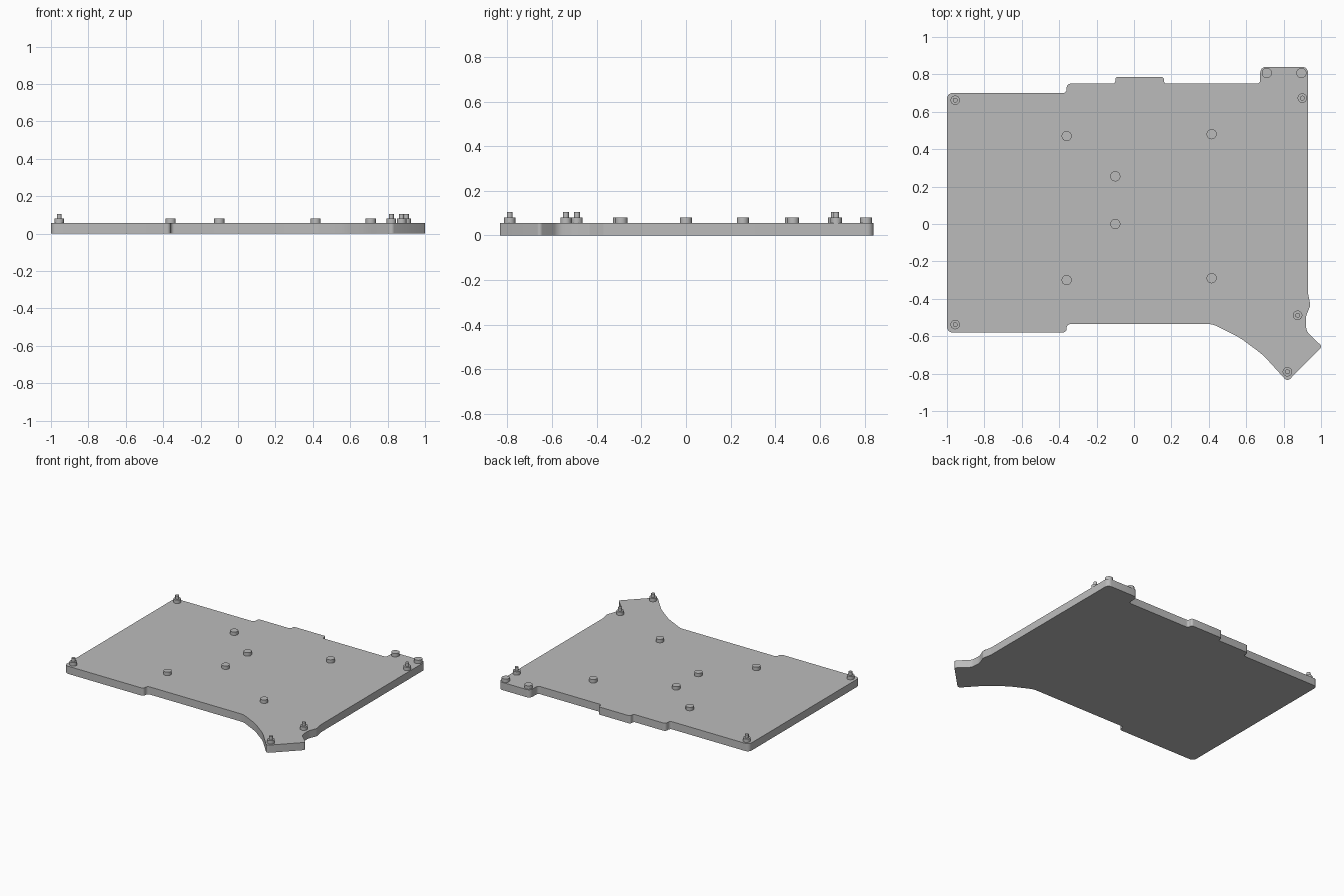
import bpy, bmesh, math
from mathutils import Vector

PLATE_TOP, STUD_TOP, PIN_TOP = 0.056, 0.081, 0.106

cube = bpy.data.objects.get("Cube")
if cube:
    bpy.data.objects.remove(cube, do_unlink=True)

grey = bpy.data.materials.new("mid_grey")
grey.use_nodes = True
colour = (0.5, 0.5, 0.5, 1)
grey.diffuse_color = colour
for node in grey.node_tree.nodes:
    if node.type == 'BSDF_PRINCIPLED':
        node.inputs["Base Color"].default_value = colour


def finish(bm, name):
    """Turn a bmesh into a smooth-shaded object with sharp rims."""
    bmesh.ops.recalc_face_normals(bm, faces=bm.faces)
    mesh = bpy.data.meshes.new(name)
    bm.to_mesh(mesh)
    bm.free()
    mesh.materials.append(grey)
    obj = bpy.data.objects.new(name, mesh)
    bpy.context.collection.objects.link(obj)
    bpy.ops.object.select_all(action='DESELECT')
    obj.select_set(True)
    bpy.context.view_layer.objects.active = obj
    bpy.ops.object.shade_smooth_by_angle(angle=math.radians(30))
    return obj


def rounded(corners, steps=6):
    """Replace each (x, y, radius) corner with a tangent arc."""
    path = []
    for i, (x, y, r) in enumerate(corners):
        p = Vector((x, y))
        a = (Vector(corners[i - 1][:2]) - p).normalized()
        b = (Vector(corners[(i + 1) % len(corners)][:2]) - p).normalized()
        half = a.angle(b) / 2
        centre = p + (a + b).normalized() * (r / math.sin(half))
        start = p + a * (r / math.tan(half)) - centre
        end = p + b * (r / math.tan(half)) - centre
        sweep = math.pi - 2 * half
        for k in range(steps + 1):
            t = k / steps
            arc = (start * math.sin((1 - t) * sweep) + end * math.sin(t * sweep)) / math.sin(sweep)
            path.append(centre + arc)
    return path


# Plate outline, counter-clockwise from the front right corner
outline = [
    (-1, -.58, .03), (-.36, -.58, .02), (-.36, -.535, .02),
    # swept foot
    (.42, -.535, .1), (.565, -.607, .4), (.69, -.7, .4),
    (.82, -.843, .02), (1.006, -.655, .015),
    # scalloped notch
    (.922, -.575, .06), (.917, -.5, .1), (.943, -.435, .02), (.93, -.37, .05),
    # rear tab, raised strip and step
    (.93, .84, .03), (.675, .84, .03), (.675, .75, .02),
    (.16, .75, .015), (.16, .787, .015), (-.1, .787, .015), (-.1, .75, .015),
    (-.36, .75, .02), (-.36, .7, .02), (-1, .7, .03),
]
bm = bmesh.new()
base = bm.faces.new([bm.verts.new((p.x, p.y, 0)) for p in rounded(outline)])
top = bmesh.ops.extrude_face_region(bm, geom=[base], use_keep_orig=True)
bmesh.ops.translate(bm, vec=(0, 0, PLATE_TOP),
                    verts=[v for v in top["geom"] if isinstance(v, bmesh.types.BMVert)])
finish(bm, "base_plate")


def cylinder(name, x, y, radius, z0, z1):
    bm = bmesh.new()
    bmesh.ops.create_cone(bm, cap_ends=True, segments=32, radius1=radius,
                          radius2=radius, depth=z1 - z0)
    bmesh.ops.translate(bm, verts=bm.verts, vec=(x, y, (z0 + z1) / 2))
    return finish(bm, name)


# Plain round standoffs
plain = [(-.36, .47), (.415, .48), (-.1, .255), (-.1, 0), (-.36, -.3),
         (.415, -.29), (.71, .807), (.895, .807)]
for x, y in plain:
    cylinder("standoff", x, y, .027, PLATE_TOP - .01, STUD_TOP)

# Standoffs with a locating pin
pinned = [(-.956, .662), (-.956, -.538), (.9, .673), (.875, -.488), (.82, -.79)]
for x, y in pinned:
    cylinder("pin_standoff", x, y, .025, PLATE_TOP - .01, STUD_TOP)
    cylinder("locating_pin", x, y, .013, STUD_TOP - .01, PIN_TOP)
